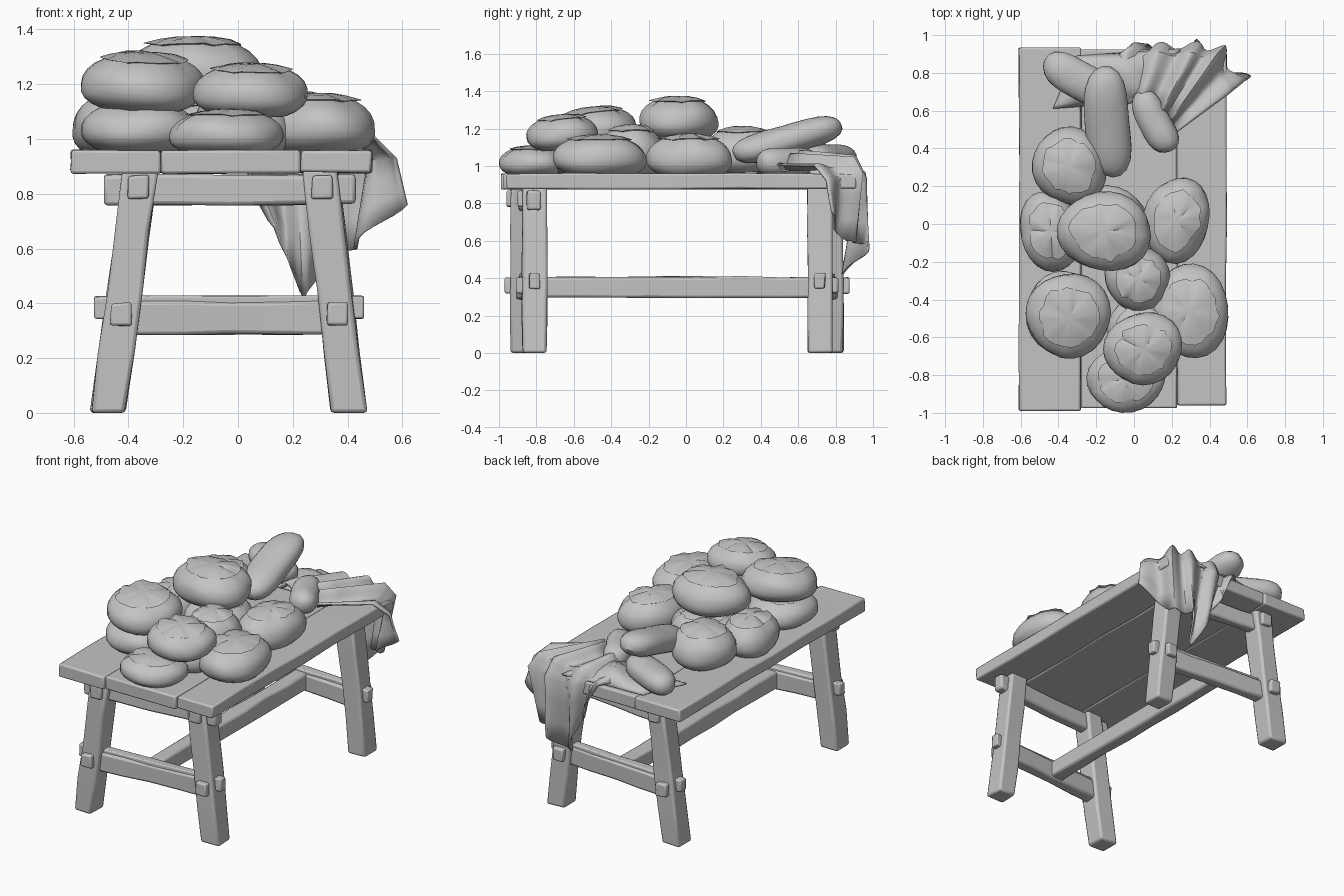
import bpy, bmesh, math, random
from mathutils import Vector, Matrix

random.seed(4)
if "Cube" in bpy.data.objects:
    bpy.data.objects.remove(bpy.data.objects["Cube"])

grey = bpy.data.materials.new("plain_grey")
grey.use_nodes = True
grey.diffuse_color = (0.55, 0.55, 0.55, 1)
grey.node_tree.nodes["Principled BSDF"].inputs["Base Color"].default_value = (0.55, 0.55, 0.55, 1)


def finish(name, bm, bevel=0.0, angle=40):
    bmesh.ops.recalc_face_normals(bm, faces=bm.faces)
    mesh = bpy.data.meshes.new(name)
    bm.to_mesh(mesh)
    bm.free()
    obj = bpy.data.objects.new(name, mesh)
    bpy.context.collection.objects.link(obj)
    mesh.materials.append(grey)
    if bevel:
        mod = obj.modifiers.new("worn_edges", "BEVEL")
        mod.width = bevel
        mod.segments = 2
    bpy.ops.object.select_all(action="DESELECT")
    obj.select_set(True)
    bpy.context.view_layer.objects.active = obj
    bpy.ops.object.shade_smooth_by_angle(angle=math.radians(angle))
    return obj


def beam(name, start, end, u, v, bevel=0.014, wobble=0.005, steps=4):
    """Rough-hewn timber: a four-sided section swept from start to end."""
    start, end, u, v = map(Vector, (start, end, u, v))
    bm = bmesh.new()
    rings = []
    for i in range(steps + 1):
        centre = start.lerp(end, i / steps)
        ring = []
        for a, b in ((-1, -1), (1, -1), (1, 1), (-1, 1)):
            j, k = (random.uniform(-wobble, wobble) for _ in "uv")
            ring.append(bm.verts.new(centre + u * a + v * b + u.normalized() * j + v.normalized() * k))
        rings.append(ring)
    for lower, upper in zip(rings, rings[1:]):
        for i in range(4):
            j = (i + 1) % 4
            bm.faces.new((lower[i], lower[j], upper[j], upper[i]))
    bm.faces.new(rings[0][::-1])
    bm.faces.new(rings[-1])
    return finish(name, bm, bevel)


def loaf(name, centre, size, turn=0, pitch=0, cuts=4, long=False):
    """Domed bun, widest low down, with score marks and a lifted crust flap."""
    bm = bmesh.new()
    bmesh.ops.create_uvsphere(bm, u_segments=24, v_segments=14, radius=1)
    phase = random.uniform(0, 6)
    if not long:
        # crust flap with a ragged rim
        crown = [f for f in bm.faces if f.calc_center_median().z > 0.8]
        res = bmesh.ops.extrude_face_region(bm, geom=crown)
        for vert in (g for g in res["geom"] if isinstance(g, bmesh.types.BMVert)):
            vert.co *= 1.03
            vert.co.xy *= random.uniform(0.98, 1.14)
        bmesh.ops.delete(bm, geom=crown, context="FACES")
    for vert in bm.verts:
        x, y, z = vert.co
        ang = math.atan2(y, x)
        flat = math.hypot(x, y)
        crease = max(0, math.cos(cuts * ang + phase)) ** 6 * max(0, z) * min(1, flat * 2)
        lump = 0.03 * flat * math.sin(3 * ang + phase * 2 + z * 2)
        scale = 1 + 0.08 * flat * abs(z) + lump - (0.03 if long else 0.11) * crease
        blunt = math.sqrt(1 + min(1, y * y)) if long else 1
        rise = z if long else (z * 1.13 - 0.18 if z > 0 else max(z * 0.9 - 0.18, -0.9))
        vert.co = (x * scale * blunt, y * scale, rise * scale * blunt)
    place = (Matrix.Translation(centre) @ Matrix.Rotation(math.radians(turn), 4, "Z")
             @ Matrix.Rotation(math.radians(pitch), 4, "X") @ Matrix.Diagonal((*size, 1)))
    bmesh.ops.transform(bm, matrix=place, verts=bm.verts)
    return finish(name, bm, angle=35)


# Table top: three boards
for name, x0, x1, y0, y1 in (("right_board", -0.61, -0.28, -0.99, 0.935),
                             ("middle_board", -0.28, 0.228, -0.975, 0.925),
                             ("left_board", 0.228, 0.488, -0.96, 0.91)):
    mid, half = (x0 + x1) / 2, (x1 - x0) / 2
    beam(name, (mid, y0, 0.917), (mid, y1, 0.917), (half, 0, 0), (0, 0, 0.041), 0.01, 0.004, 6)

# Splayed legs, with the pegs that pin them
for side, foot_x, top_x, shift in (("right", -0.475, -0.355, 0.06), ("left", 0.405, 0.30, 0)):
    for end, y, out in (("front", -0.81, -1), ("back", 0.715, 1)):
        yy = y + out * shift
        tag = f"{end}_{side}"
        beam(tag + "_leg", (foot_x, yy, 0.0), (top_x, yy, 0.89), (0.064, 0, 0), (0, 0.066, 0))
        for label, t, z, reach in (("low", 0.4, 0.36, 0.10), ("high", 0.93, 0.825, 0.09)):
            px = foot_x + (top_x - foot_x) * t
            beam(f"{tag}_{label}_peg", (px, yy, z), (px, yy + out * reach, z),
                 (0.038, 0, 0), (0, 0, 0.042), 0.01, 0.004, 1)

# Rails joining each pair of legs, with narrow tenons showing outside
for end, y_right, y_left, reach in (("front", -0.87, -0.81, 0.43), ("back", 0.775, 0.715, 0.33)):
    beam(end + "_low_rail", (-0.42, y_right, 0.347), (0.36, y_left, 0.347), (0, 0.04, 0), (0, 0, 0.06))
    beam(end + "_low_tenon", (-0.525, y_right, 0.385), (0.46, y_left, 0.385),
         (0, 0.028, 0), (0, 0, 0.04), 0.008, 0.004)
    beam(end + "_top_rail", (-0.06 - reach, y_right, 0.815), (reach, y_left, 0.815), (0, 0.035, 0), (0, 0, 0.055))
beam("long_stretcher", (-0.05, -0.83, 0.352), (-0.05, 0.74, 0.352), (0.045, 0, 0), (0, 0, 0.056), steps=7)

# Heap of round loaves
loaf("front_low_loaf", (-0.04, -0.82, 1.025), (0.21, 0.175, 0.085), 10)
loaf("front_right_low_loaf", (-0.36, -0.48, 1.045), (0.21, 0.23, 0.10), 30, cuts=5)
loaf("front_right_top_loaf", (-0.345, -0.485, 1.21), (0.225, 0.225, 0.11), 20, 6)
loaf("front_top_loaf", (0.05, -0.66, 1.18), (0.21, 0.19, 0.098), 15, 5)
loaf("front_support_loaf", (0.03, -0.55, 1.04), (0.17, 0.17, 0.10))
loaf("front_left_loaf", (0.295, -0.46, 1.055), (0.21, 0.25, 0.115), 8, cuts=5)
loaf("centre_low_loaf", (0.02, -0.29, 1.085), (0.17, 0.18, 0.14), 35)
loaf("middle_left_loaf", (0.225, 0.02, 1.055), (0.175, 0.23, 0.12), -12, cuts=5)
loaf("middle_support_loaf", (-0.14, 0.0, 1.04), (0.22, 0.20, 0.11))
loaf("middle_right_loaf", (-0.44, -0.04, 1.055), (0.165, 0.215, 0.12), 15)
loaf("summit_loaf", (-0.155, -0.04, 1.255), (0.25, 0.21, 0.122), -6, cuts=5)
loaf("back_right_loaf", (-0.34, 0.305, 1.085), (0.195, 0.21, 0.13), 25)

# Long loaves
loaf("long_leaning_loaf", (-0.14, 0.54, 1.14), (0.118, 0.30, 0.078), 5, 16, cuts=2, long=True)
loaf("small_oval_loaf", (0.11, 0.54, 1.02), (0.085, 0.18, 0.075), 28, cuts=3, long=True)
loaf("back_oval_loaf", (-0.28, 0.76, 1.04), (0.10, 0.22, 0.075), 62, cuts=3, long=True)

# Cloth: broad folds fanning over the top and hanging over the back left corner
inner = [(-0.12, 0.60, 0.98), (0.02, 0.66, 1.04), (0.14, 0.62, 1.06), (0.20, 0.56, 1.04), (0.22, 0.48, 0.98)]
crest = [(-0.08, 0.90, 0.98), (0.10, 0.90, 1.01), (0.27, 0.90, 1.04), (0.43, 0.89, 1.03), (0.49, 0.68, 0.99)]
lip = [(-0.02, 0.94, 0.96), (0.12, 0.94, 0.93), (0.29, 0.95, 0.92), (0.47, 0.93, 0.95), (0.56, 0.74, 0.92)]
hem = [(0.06, 0.92, 0.84), (0.15, 0.92, 0.62), (0.25, 0.87, 0.42),
       (0.33, 0.97, 0.58), (0.43, 0.85, 0.60), (0.59, 0.77, 0.76)]


def along(points, t):
    s = min(t, 0.9999) * (len(points) - 1)
    i = int(s)
    return Vector(points[i]).lerp(Vector(points[i + 1]), s - i)


bm = bmesh.new()
columns, rows = 40, 9
grid = []
for c in range(columns + 1):
    t = c / columns
    fold = math.sin(t * math.pi * 8.5 + 0.6 * math.sin(t * 9))
    path = [along(p, t) for p in (inner, crest, lip, hem)]
    outward = (path[2] - Vector((0.1, 0.5, path[2].z))).normalized()
    col = []
    for r in range(rows + 1):
        s = r / rows
        p = along(path, s) + outward * fold * 0.035 * s + Vector((0, 0, 0.03 * fold * (1 - s)))
        p.y = min(p.y, 0.995)
        col.append(bm.verts.new(p))
    grid.append(col)
for a, b in zip(grid, grid[1:]):
    for r in range(rows):
        bm.faces.new((a[r], b[r], b[r + 1], a[r + 1]))
cloth = finish("draped_cloth", bm, angle=50)
cloth.modifiers.new("thickness", "SOLIDIFY").thickness = 0.012

# Rumpled part of the cloth lying under the back loaves
bm = bmesh.new()
bmesh.ops.create_grid(bm, x_segments=16, y_segments=12, size=1)
for vert in bm.verts:
    x, y, _ = vert.co
    rise = 0.055 * (1 - max(abs(x), abs(y)) ** 3)
    vert.co = (-0.09 + x * 0.28 + 0.06 * y, 0.77 + y * 0.14 + 0.02 * x,
               0.965 + rise * (1 + 0.4 * math.sin(x * 6 + y * 3)))
flat_cloth = finish("rumpled_cloth", bm, angle=50)
flat_cloth.modifiers.new("thickness", "SOLIDIFY").thickness = 0.012
